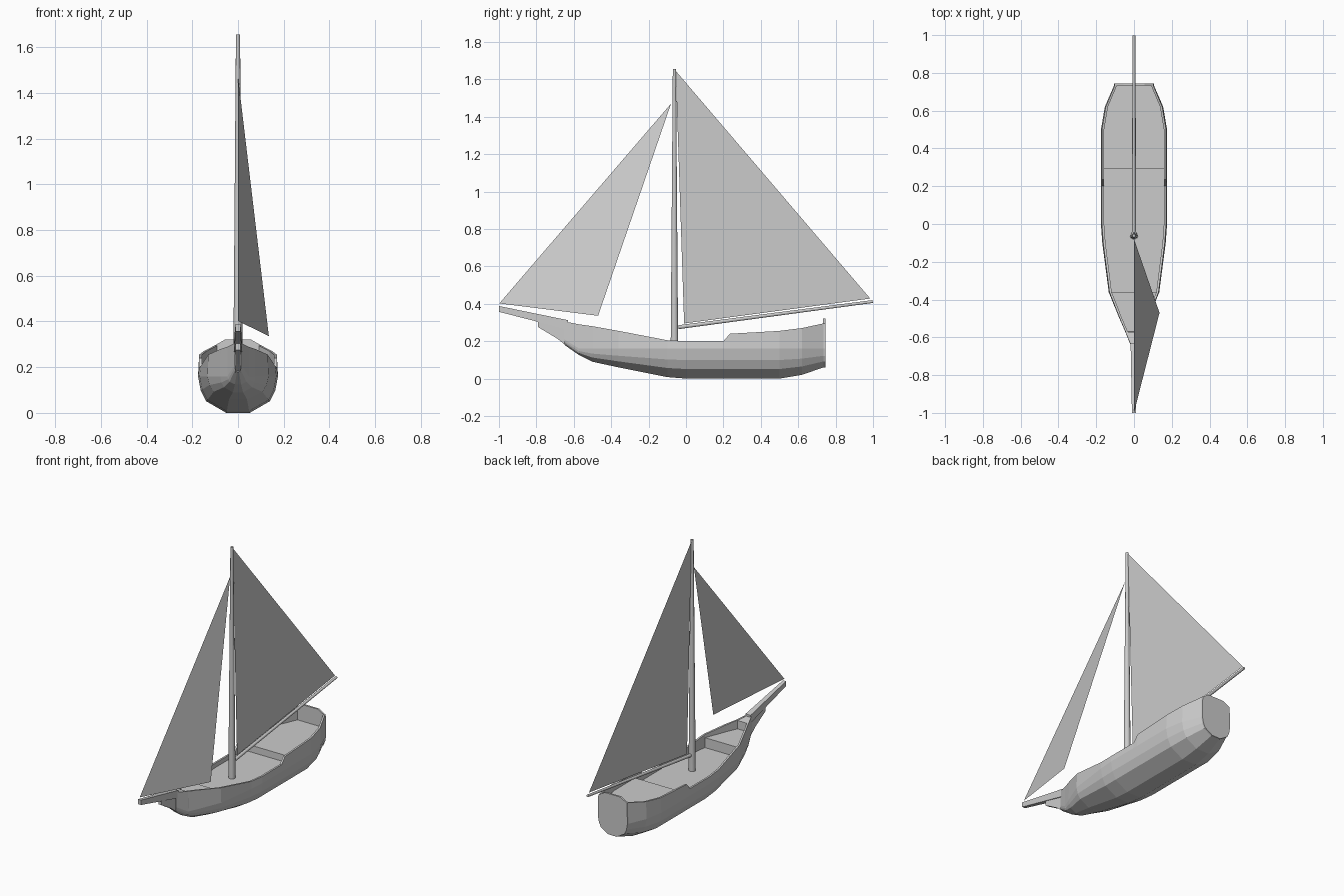
import bpy, bmesh, math
from mathutils import Vector

cube = bpy.data.objects.get("Cube")
if cube:
    bpy.data.objects.remove(cube, do_unlink=True)

grey = bpy.data.materials.new("plain grey")
grey.use_nodes = True
COLOUR = (0.6, 0.6, 0.6, 1)
grey.diffuse_color = COLOUR
grey.node_tree.nodes["Principled BSDF"].inputs["Base Color"].default_value = COLOUR


def add_object(name, bm, fix_normals=True):
    if fix_normals:
        bmesh.ops.recalc_face_normals(bm, faces=bm.faces[:])
    mesh = bpy.data.meshes.new(name)
    bm.to_mesh(mesh)
    bm.free()
    mesh.materials.append(grey)
    obj = bpy.data.objects.new(name, mesh)
    bpy.context.collection.objects.link(obj)
    return obj


def loft(name, rings):
    """Skin closed rings of equal point count and cap both ends."""
    bm = bmesh.new()
    loops = [[bm.verts.new(p) for p in ring] for ring in rings]
    n = len(loops[0])
    for a, b in zip(loops, loops[1:]):
        for i in range(n):
            j = (i + 1) % n
            bm.faces.new((a[i], a[j], b[j], b[i]))
    bm.faces.new(loops[0])
    bm.faces.new(loops[-1])
    return add_object(name, bm)


def mirrored(half, y):
    """Closed ring from a half section of (x, z) points."""
    return [(x, y, z) for x, z in half] + [(-x, y, z) for x, z in reversed(half)]


def spar(name, start, end, r1, r2, sides=10):
    """Tapered round pole between two points."""
    start, end = Vector(start), Vector(end)
    turn = (end - start).to_track_quat('Z', 'Y')
    rings = []
    for centre, r in ((start, r1), (end, r2)):
        angles = [2 * math.pi * i / sides for i in range(sides)]
        rings.append([centre + turn @ Vector((r * math.cos(a), r * math.sin(a), 0))
                      for a in angles])
    obj = loft(name, rings)
    bpy.ops.object.select_all(action='DESELECT')
    obj.select_set(True)
    bpy.context.view_layer.objects.active = obj
    bpy.ops.object.shade_smooth_by_angle(angle=math.radians(50))
    return obj


def sail(name, corners):
    bm = bmesh.new()
    bm.faces.new([bm.verts.new(c) for c in corners])
    return add_object(name, bm, False)


# Hull: outer half section, from keel up to the rail
def outer(w, keel, rail):
    beam_z = max(0.16, keel + 0.03)
    shape = ((0.3, 0), (0.82, 0.32), (0.96, 0.62), (1.03, 1))
    return [(w * g, keel + f * (beam_z - keel)) for g, f in shape] + [(w, rail)]


def section(y, w, keel, rail, deck):
    inner = w - min(0.012, w * 0.5)
    return mirrored(outer(w, keel, rail) + [(inner, rail), (inner, deck)], y)


FORE, MAIN, QUARTER = 0.235, 0.172, 0.215
stations = [
    # y, half width, keel, rail, deck
    (-0.65, 0.014, 0.18, 0.305, 0.303),
    (-0.571, 0.045, 0.125, 0.29, 0.288),
    (-0.57, 0.045, 0.125, 0.29, FORE),
    (-0.5, 0.075, 0.09, 0.28, FORE),
    (-0.361, 0.13, 0.06, 0.255, FORE),
    (-0.36, 0.13, 0.06, 0.255, MAIN),
    (-0.1, 0.163, 0.008, 0.205, MAIN),
    (0, 0.17, 0, 0.2, MAIN),
    (0.2, 0.17, 0, 0.2, MAIN),
    (0.235, 0.17, 0, 0.24, MAIN),
    (0.29, 0.17, 0, 0.243, MAIN),
    (0.291, 0.17, 0, 0.243, QUARTER),
    (0.5, 0.17, 0, 0.255, QUARTER),
    (0.62, 0.15, 0.02, 0.27, QUARTER),
    (0.735, 0.102, 0.06, 0.295, QUARTER),
]
loft("hull", [section(*s) for s in stations])

# Transom: stern plate with an arched top
stern = outer(0.102, 0.06, 0.295) + [(0.055, 0.322)]
loft("transom", [mirrored(stern, y) for y in (0.733, 0.745)])

# Bowsprit: square tapered beam
def beam_ring(y, half, low, high):
    return [(-half, y, low), (half, y, low), (half, y, high), (-half, y, high)]

loft("bowsprit", [beam_ring(-0.63, 0.018, 0.262, 0.312),
                  beam_ring(-1, 0.011, 0.357, 0.388)])

# Beak: bracket under the bowsprit
beak = [(-0.64, 0.175), (-0.69, 0.215), (-0.79, 0.275), (-0.79, 0.31), (-0.64, 0.28)]
loft("beak", [[(x, y, z) for y, z in beak] for x in (-0.011, 0.011)])

# Rig
spar("mast", (0, -0.062, MAIN - 0.01), (0, -0.062, 1.655), 0.021, 0.009)
spar("boom", (0, -0.04, 0.275), (0, 0.998, 0.412), 0.011, 0.008)
sail("main_sail", [(0, -0.055, 1.645), (0, -0.01, 0.295), (0, 0.985, 0.428)])
sail("fore_sail", [(0, -0.08, 1.47), (0, -0.998, 0.402), (0.135, -0.47, 0.336)])
